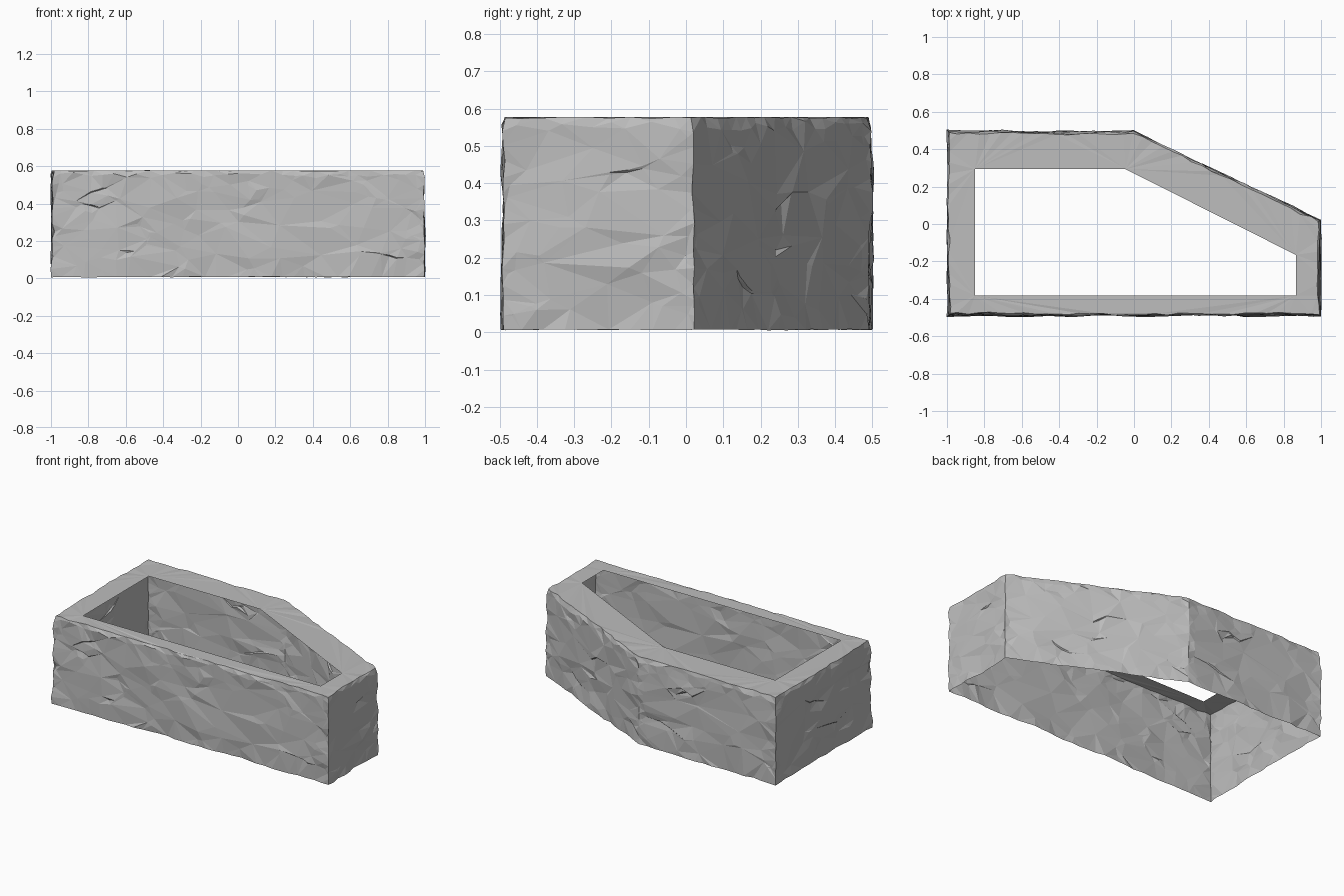
import bpy
import bmesh
import math
import random
from mathutils import Vector, noise
from mathutils.geometry import delaunay_2d_cdt

random.seed(7)
cube = bpy.data.objects.get("Cube")
if cube:
    bpy.data.objects.remove(cube)

BOTTOM, TOP = 0.007, 0.578
OUTER = [Vector(p) for p in [(-1.004, -.5), (1.006, -.5), (1.006, .027), (0, .506), (-1.004, .506)]]
INNER = [(-.85, -.383), (.865, -.383), (.865, -.165), (-.045, .293), (-.85, .293)]
STRETCH = 0.6   # makes the facets longer sideways than tall

stone = bpy.data.materials.new("grey stone")
stone.use_nodes = True
grey = (0.51, 0.51, 0.51, 1)
stone.diffuse_color = grey
stone.node_tree.nodes["Principled BSDF"].inputs["Base Color"].default_value = grey

count = len(OUTER)
lengths = [(OUTER[(i + 1) % count] - OUTER[i]).length for i in range(count)]
starts = [sum(lengths[:i]) for i in range(count + 1)]


def normal_of(i):
    edge = (OUTER[(i + 1) % count] - OUTER[i % count]).normalized()
    return Vector((edge.y, -edge.x))


def place(s, z, gouge):
    """Wrap a point of the unrolled wall round the plan and chip it inward."""
    wall = max(i for i in range(count) if s >= starts[i] - 1e-5)
    t = (s - starts[wall]) / lengths[wall]
    flat = OUTER[wall].lerp(OUTER[(wall + 1) % count], t)
    n = normal_of(wall)
    if min(t, 1 - t) < 1e-4:
        n = (n + normal_of(wall - 1 if t < 0.5 else wall + 1)).normalized()
    base = Vector((flat.x, flat.y, z))
    depth = 0.012 + 0.012 * noise.noise(base * 3.1) + 0.013 * noise.noise(base * 17.3)
    if z > TOP - 0.001:
        depth += 0.006 + 0.008 * abs(noise.noise(base * 11.7))
    depth = max(depth, 0.002) + gouge
    lift = 0.008 * noise.noise(base * 13.1 + Vector((5, 2, 9)))
    if z > TOP - 0.001:
        lift = -abs(lift)
    elif z < BOTTOM + 0.001:
        lift *= 0.5
    return (base.x - n.x * depth, base.y - n.y * depth, z + lift)


# Scatter chip points over the unrolled wall, with fixed columns at the corners
points, gouges, seams = [], [], []


def add(s, z, gouge=0.0):
    points.append(Vector((s * STRETCH, z)))
    gouges.append(gouge)
    return len(points) - 1


rows = 14
for s in starts:
    column = [add(s, BOTTOM + (TOP - BOTTOM) * k / rows) for k in range(rows + 1)]
    seams += list(zip(column, column[1:]))

for start, length in zip(starts, lengths):
    steps = round(length / 0.06)
    for z in (BOTTOM, TOP):
        for k in range(1, steps):
            add(start + length * k / steps, z)
    # worn band just below the rim
    for k in range(1, steps):
        add(start + length * (k + random.uniform(-.3, .3)) / steps, TOP - random.uniform(.015, .04))
    # broad facets
    for _ in range(round(length * 55)):
        add(start + random.uniform(.02, length - .02), random.uniform(BOTTOM + .03, TOP - .05))
    # small chips beside the corners
    for _ in range(14):
        off = random.uniform(.012, .05)
        add(start + random.choice((off, length - off)), random.uniform(.03, TOP - .04))
    # sharp slanted gouges
    for _ in range(round(length * 1.6)):
        s = start + random.uniform(.15, length - .15)
        z = random.uniform(.08, TOP - .1)
        angle = random.uniform(-.6, .6)
        for k in (-1, 0, 1):
            ds, dz = .045 * k * math.cos(angle), .045 * k * math.sin(angle)
            add(s + ds, z + dz + .003)
            add(s + ds, z + dz - .003, .010 if k == 0 else .004)

coords, _, tris, origin, _, _ = delaunay_2d_cdt(points, seams, [], 0, 1e-5)

# Outer wall shell, open underneath
bm = bmesh.new()
verts = []
for co, src in zip(coords, origin):
    gouge = gouges[src[0]] if src else 0.0
    verts.append(bm.verts.new(place(co.x / STRETCH, co.y, gouge)))
for tri in tris:
    if not all(coords[i].y > TOP - 0.001 for i in tri):
        bm.faces.new([verts[i] for i in tri])
bmesh.ops.remove_doubles(bm, verts=bm.verts[:], dist=0.0008)

# Flat rim between the wall top and the inner opening
rim_edges = [e for e in bm.edges if e.is_boundary and all(v.co.z > TOP - 0.012 for v in e.verts)]
inner = [bm.verts.new((x, y, TOP - 0.001)) for x, y in INNER]
rim_edges += [bm.edges.new((inner[i], inner[(i + 1) % count])) for i in range(count)]
filled = bmesh.ops.triangle_fill(bm, use_beauty=True, edges=rim_edges, normal=(0, 0, 1))
for face in filled["geom"]:
    if isinstance(face, bmesh.types.BMFace):
        face.normal_update()
        if face.normal.z < 0:
            face.normal_flip()

mesh = bpy.data.meshes.new("stone_surround")
bm.to_mesh(mesh)
bm.free()
mesh.materials.append(stone)
bpy.context.collection.objects.link(bpy.data.objects.new("stone_surround", mesh))
